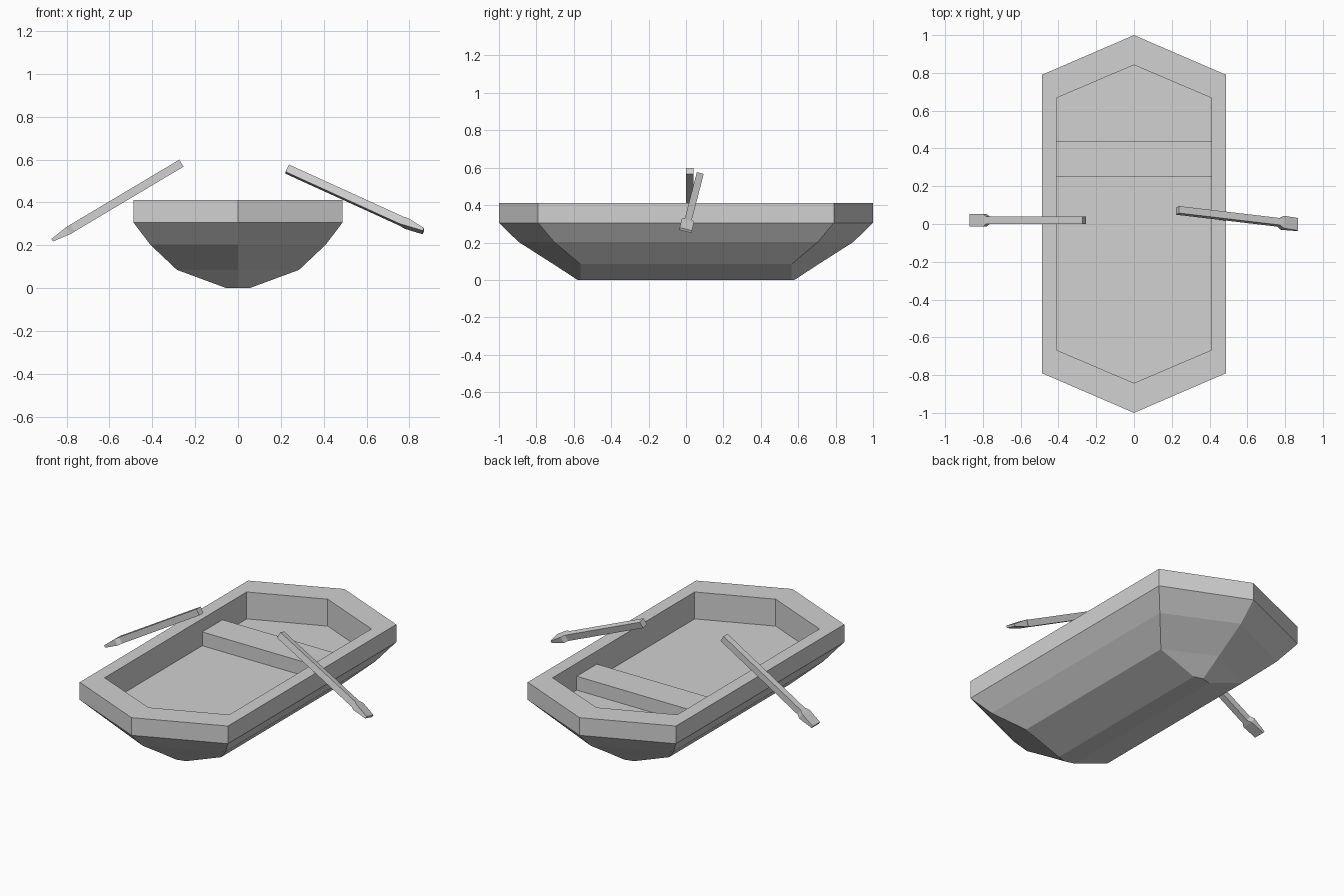
import bpy, bmesh
from math import radians
from mathutils import Matrix, Vector

cube = bpy.data.objects.get("Cube")
if cube:
    bpy.data.objects.remove(cube, do_unlink=True)

# One plain colour for everything
grey = bpy.data.materials.new("light_grey")
grey.use_nodes = True
colour = (0.64, 0.64, 0.64, 1)
grey.diffuse_color = colour
grey.node_tree.nodes["Principled BSDF"].inputs["Base Color"].default_value = colour


def loft(name, rings, matrix=Matrix()):
    """Skin a row of equal-sized point rings and cap both ends."""
    bm = bmesh.new()
    loops = [[bm.verts.new(matrix @ Vector(p)) for p in ring] for ring in rings]
    for a, b in zip(loops, loops[1:]):
        for i in range(len(a)):
            j = (i + 1) % len(a)
            bm.faces.new((a[i], a[j], b[j], b[i]))
    bm.faces.new(loops[0])
    bm.faces.new(loops[-1])
    bmesh.ops.recalc_face_normals(bm, faces=bm.faces)
    mesh = bpy.data.meshes.new(name)
    bm.to_mesh(mesh)
    bm.free()
    mesh.materials.append(grey)
    obj = bpy.data.objects.new(name, mesh)
    bpy.context.collection.objects.link(obj)
    return obj


def hexagon(half_width, corner, tip, z):
    """Six-sided deck outline, pointed at bow and stern."""
    return [(0, -tip, z), (half_width, -corner, z), (half_width, corner, z),
            (0, tip, z), (-half_width, corner, z), (-half_width, -corner, z)]


def section(x, half_y, half_z):
    return [(x, -half_y, -half_z), (x, half_y, -half_z),
            (x, half_y, half_z), (x, -half_y, half_z)]


# Hull: keel up to the rim, over it and down to the floor
hull_steps = [
    (0.055, 0.565, 0.58, 0.0),
    (0.285, 0.565, 0.71, 0.085),
    (0.41, 0.705, 0.895, 0.203),
    (0.487, 0.79, 1.0, 0.305),
    (0.487, 0.79, 1.0, 0.41),
    (0.41, 0.667, 0.842, 0.41),
    (0.41, 0.667, 0.842, 0.25),
]
loft("hull", [hexagon(*step) for step in hull_steps])

# Bench: solid block across the floor
bench_outline = [(-0.41, 0.25), (0.41, 0.25), (0.41, 0.44), (-0.41, 0.44)]
loft("bench", [[(x, y, z) for x, y in bench_outline] for z in (0.25, 0.332)])

# Oars: square shaft flaring into a flat blade
oar_rings = [section(0, 0.019, 0.019), section(0.592, 0.019, 0.019),
             section(0.614, 0.034, 0.019), section(0.702, 0.034, 0.007)]
right_pose = (Matrix.Translation((-0.264, 0.02, 0.583))
              @ Matrix.Rotation(radians(180), 4, "Z")
              @ Matrix.Rotation(radians(30.8), 4, "Y"))
left_pose = (Matrix.Translation((0.23, 0.072, 0.555))
             @ Matrix.Rotation(radians(-14.5), 4, "X")
             @ Matrix.Rotation(radians(25.2), 4, "Y"))
loft("right_oar", oar_rings, right_pose)
loft("left_oar", oar_rings, left_pose)
